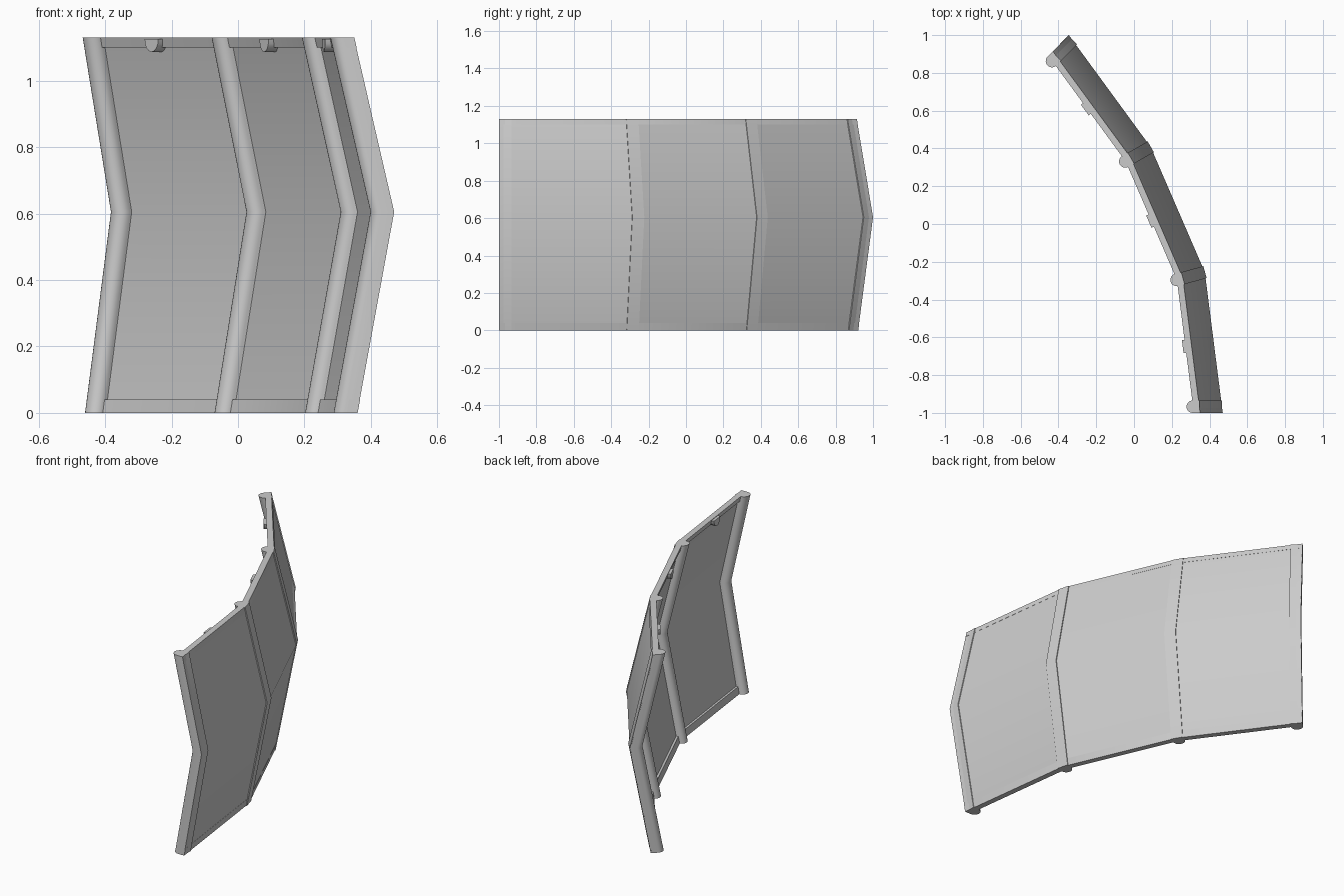
import bpy, bmesh, math
from mathutils import Vector

if "Cube" in bpy.data.objects:
    bpy.data.objects.remove(bpy.data.objects["Cube"])

# Outer plan line at mid height, where the wall bulges furthest
PATH = [Vector(p) for p in [(0.47, -1.0), (0.375, -0.255), (0.088, 0.408), (-0.345, 1.0)]]
H, MID = 1.13, 0.605
LEVELS = [0.0, MID, H]


def normal(a, b):
    d = (b - a).normalized()
    return Vector((d.y, -d.x))


NORMALS = [normal(PATH[i], PATH[i + 1]) for i in range(3)]
# Mitre directions: straight cut at the front, near-square cut at the back
CUTS = [Vector((1, 0)),
        (NORMALS[0] + NORMALS[1]).normalized(),
        (NORMALS[1] + NORMALS[2]).normalized(),
        Vector((0.70, 0.714)).normalized()]
MITRES = [CUTS[i] / CUTS[i].dot(NORMALS[min(i, 2)]) for i in range(4)]


def lean(z):
    """Outward offset of the bent wall at height z."""
    return -0.11 * (MID - z) / MID if z < MID else -0.12 * (z - MID) / (H - MID)


def corner(i, off, z):
    p = PATH[i] + MITRES[i] * (off + lean(z))
    return Vector((p.x, p.y, z))


def loft(name, rings):
    """Closed solid through a list of equal-length rings."""
    bm = bmesh.new()
    vs = [[bm.verts.new(p) for p in ring] for ring in rings]
    n = len(vs[0])
    for a, b in zip(vs, vs[1:]):
        for k in range(n):
            bm.faces.new((a[k], a[(k + 1) % n], b[(k + 1) % n], b[k]))
    bm.faces.new(vs[0])
    bm.faces.new(vs[-1])
    bmesh.ops.recalc_face_normals(bm, faces=bm.faces)
    me = bpy.data.meshes.new(name)
    bm.to_mesh(me)
    bm.free()
    ob = bpy.data.objects.new(name, me)
    bpy.context.collection.objects.link(ob)
    bpy.ops.object.select_all(action='DESELECT')
    ob.select_set(True)
    bpy.context.view_layer.objects.active = ob
    bpy.ops.object.shade_smooth_by_angle(angle=math.radians(30))
    return ob


# Three bent wall panels
for i in range(3):
    loft(f"panel_{i + 1}", [[corner(i, 0, z), corner(i + 1, 0, z),
                             corner(i + 1, -0.02, z), corner(i, -0.02, z)] for z in LEVELS])

# Top and bottom rails following the plan line
for name, z0, z1 in (("bottom_rail", 0.0, 0.04), ("top_rail", 1.10, H)):
    loft(name, [[corner(i, 0.001, z0), corner(i, 0.001, z1),
                 corner(i, -0.032, z1), corner(i, -0.032, z0)] for i in range(4)])

# Posts: flat outside, half round inside
R = 0.033
PROFILE = [(-R, 0.001), (R, 0.001)]
PROFILE += [(R * math.cos(a), -0.034 - R * math.sin(a))
            for a in [math.pi * k / 12 for k in range(13)]]
for i in range(4):
    n = CUTS[i]
    t = Vector((-n.y, n.x))
    shift = (R, 0, 0, -R)[i]
    slide = NORMALS[min(i, 2)]
    along = Vector((-slide.y, slide.x)) * shift
    rings = []
    for z in LEVELS:
        c = corner(i, 0, z).to_2d() + along
        ring = []
        for s, d in PROFILE:
            p = c + t * s + n * d
            ring.append((p.x, max(p.y, -1.0), z))
        rings.append(ring)
    loft(f"post_{i + 1}", rings)

# Small half-round catches under the top rail, one per panel
for i in range(3):
    n = NORMALS[i]
    t = Vector((-n.y, n.x))
    c = (corner(i, 0, H).to_2d() + corner(i + 1, 0, H).to_2d()) / 2
    rings = []
    for d in (-0.005, -0.046):
        ring = []
        for k in range(9):
            a = math.pi + math.pi * k / 8
            p = c + t * 0.035 * math.cos(a) + n * d
            ring.append((p.x, p.y, H - 0.004 + 0.04 * math.sin(a)))
        rings.append(ring)
    loft(f"catch_{i + 1}", rings)
